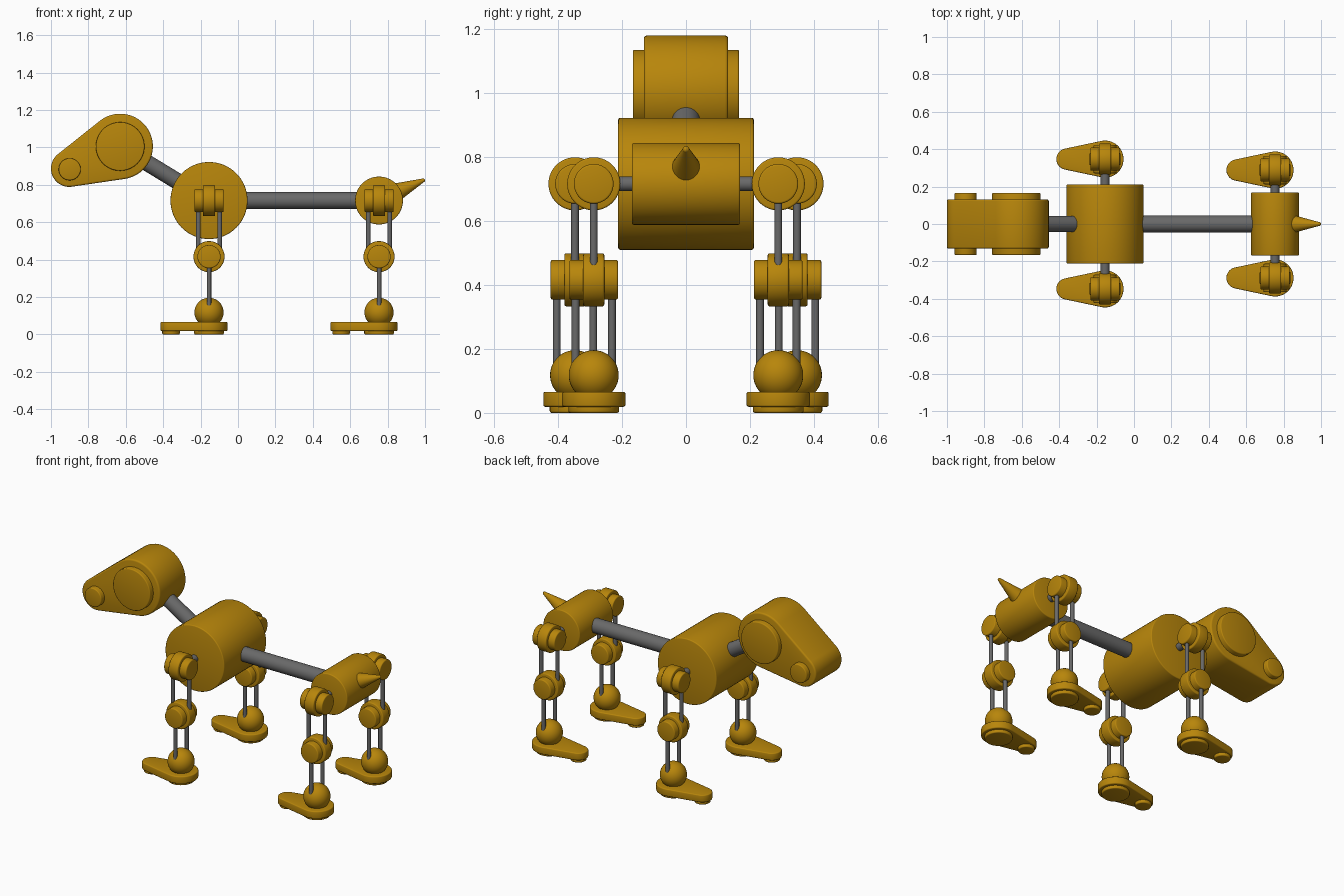
import bpy, bmesh, math
from mathutils import Vector

if "Cube" in bpy.data.objects:
    bpy.data.objects.remove(bpy.data.objects["Cube"])


def material(name, rgb):
    m = bpy.data.materials.new(name)
    m.diffuse_color = (*rgb, 1)
    m.use_nodes = True
    m.node_tree.nodes["Principled BSDF"].inputs["Base Color"].default_value = m.diffuse_color
    return m


GOLD = material("dark gold", (0.479, 0.238, 0.0033))
GREY = material("steel grey", (0.141, 0.141, 0.141))


def finish(bm, name, mat, angle=40):
    bmesh.ops.recalc_face_normals(bm, faces=bm.faces)
    me = bpy.data.meshes.new(name)
    bm.to_mesh(me)
    bm.free()
    me.materials.append(mat)
    ob = bpy.data.objects.new(name, me)
    bpy.context.collection.objects.link(ob)
    bpy.ops.object.select_all(action='DESELECT')
    bpy.context.view_layer.objects.active = ob
    ob.select_set(True)
    bpy.ops.object.shade_smooth_by_angle(angle=math.radians(angle))
    return ob


def outline(circles, shrink, n=32):
    """Outline round one circle, or round two circles joined by tangents."""
    (ax, ay, ar), (bx, by, br) = circles[0], circles[-1]
    if len(circles) == 1:
        return [(ax + (ar - shrink) * math.cos(t), ay + (ar - shrink) * math.sin(t))
                for t in (i * math.pi / n for i in range(2 * n))]
    base = math.atan2(by - ay, bx - ax)
    a = math.acos((ar - br) / math.hypot(bx - ax, by - ay))
    pts = []
    for cx, cy, r, start, end in ((ax, ay, ar, a, 2 * math.pi - a), (bx, by, br, -a, a)):
        for i in range(n + 1):
            t = base + start + (end - start) * i / n
            pts.append((cx + (r - shrink) * math.cos(t), cy + (r - shrink) * math.sin(t)))
    return pts


def plate(name, circles, axis, mid, half, bevel=0.006):
    """Solid along an axis with softly rounded rims; circles lie in the other two axes."""
    bm = bmesh.new()
    arc = [math.radians(d) for d in (0, 30, 60, 90)]
    steps = [(-half + bevel * (1 - math.sin(t)), bevel * (1 - math.cos(t))) for t in reversed(arc)]
    steps += [(-w, s) for w, s in reversed(steps)]
    place = {'x': lambda u, v, w: (w, u, v),
             'y': lambda u, v, w: (u, w, v),
             'z': lambda u, v, w: (u, v, w)}[axis]
    rings = [[bm.verts.new(place(u, v, mid + w)) for u, v in outline(circles, s)] for w, s in steps]
    n = len(rings[0])
    for r0, r1 in zip(rings, rings[1:]):
        for i in range(n):
            bm.faces.new((r0[i], r0[(i + 1) % n], r1[(i + 1) % n], r1[i]))
    bm.faces.new(rings[0])
    bm.faces.new(rings[-1])
    return finish(bm, name, GOLD)


def rod(name, p, q, r1, r2=None, mat=GREY):
    p, q = Vector(p), Vector(q)
    bm = bmesh.new()
    bmesh.ops.create_cone(bm, cap_ends=True, segments=32, radius1=r1,
                          radius2=r1 if r2 is None else r2, depth=(q - p).length)
    ob = finish(bm, name, mat)
    ob.location = (p + q) / 2
    ob.rotation_euler = (q - p).to_track_quat('Z', 'Y').to_euler()
    return ob


def ball(name, c, r):
    bm = bmesh.new()
    bmesh.ops.create_uvsphere(bm, u_segments=40, v_segments=24, radius=r)
    ob = finish(bm, name, GOLD, 60)
    ob.location = c
    return ob


Z = 0.716                      # height of shoulders and hips
SHOULDER, HIP = -0.155, 0.754

# head with raised cheek and nose discs
plate("head", [(-0.63, 1.005, 0.175), (-0.902, 0.887, 0.098)], 'y', 0, 0.132, 0.01)
plate("cheek_disc", [(-0.63, 1.005, 0.13)], 'y', 0, 0.166)
plate("nose_disc", [(-0.90, 0.883, 0.059)], 'y', 0, 0.166)

# body drums
plate("chest", [(SHOULDER, Z, 0.206)], 'y', 0, 0.212)
plate("rump", [(HIP, Z, 0.128)], 'y', 0, 0.169)

# neck, spine and tail
rod("neck", (SHOULDER, 0, Z), (-0.63, 0, 1.005), 0.044)
rod("spine", (SHOULDER, 0, Z), (HIP, 0, Z), 0.045)
rod("tail", (HIP + 0.1, 0, Z + 0.048), (0.99, 0, 0.824), 0.047, 0.010, GOLD)
ball("tail_tip", (0.989, 0, 0.8235), 0.0105)

# four legs
for end, x, offset in (("front", SHOULDER, 0.347), ("hind", HIP, 0.2885)):
    for side, s in (("left", 1), ("right", -1)):
        y, tag = s * offset, f"{end}_{side}_"
        rod(tag + "axle", (x, 0, Z), (x, y, Z), 0.023)
        # shoulder joint turns on x, knee joint on y
        plate(tag + "joint", [(y, Z, 0.083)], 'x', x, 0.033)
        plate(tag + "joint_hub", [(y, Z, 0.062)], 'x', x, 0.078)
        plate(tag + "knee", [(x, 0.416, 0.083)], 'y', y, 0.033)
        plate(tag + "knee_hub", [(x, 0.416, 0.062)], 'y', y, 0.076)
        # paired rods
        for d in (-0.057, 0.057):
            rod(tag + "upper_rod", (x + d, y, 0.416), (x + d, y, Z), 0.012)
            rod(tag + "lower_rod", (x, y + d, 0.10), (x, y + d, 0.416), 0.012)
        # ankle, foot and sole pads
        ball(tag + "ankle", (x, y, 0.118), 0.078)
        plate(tag + "foot", [(x, y, 0.099), (x - 0.203, y, 0.057)], 'z', 0.0425, 0.0235)
        plate(tag + "heel_pad", [(x, y, 0.079)], 'z', 0.015, 0.015)
        plate(tag + "toe_pad", [(x - 0.203, y, 0.047)], 'z', 0.015, 0.015)
